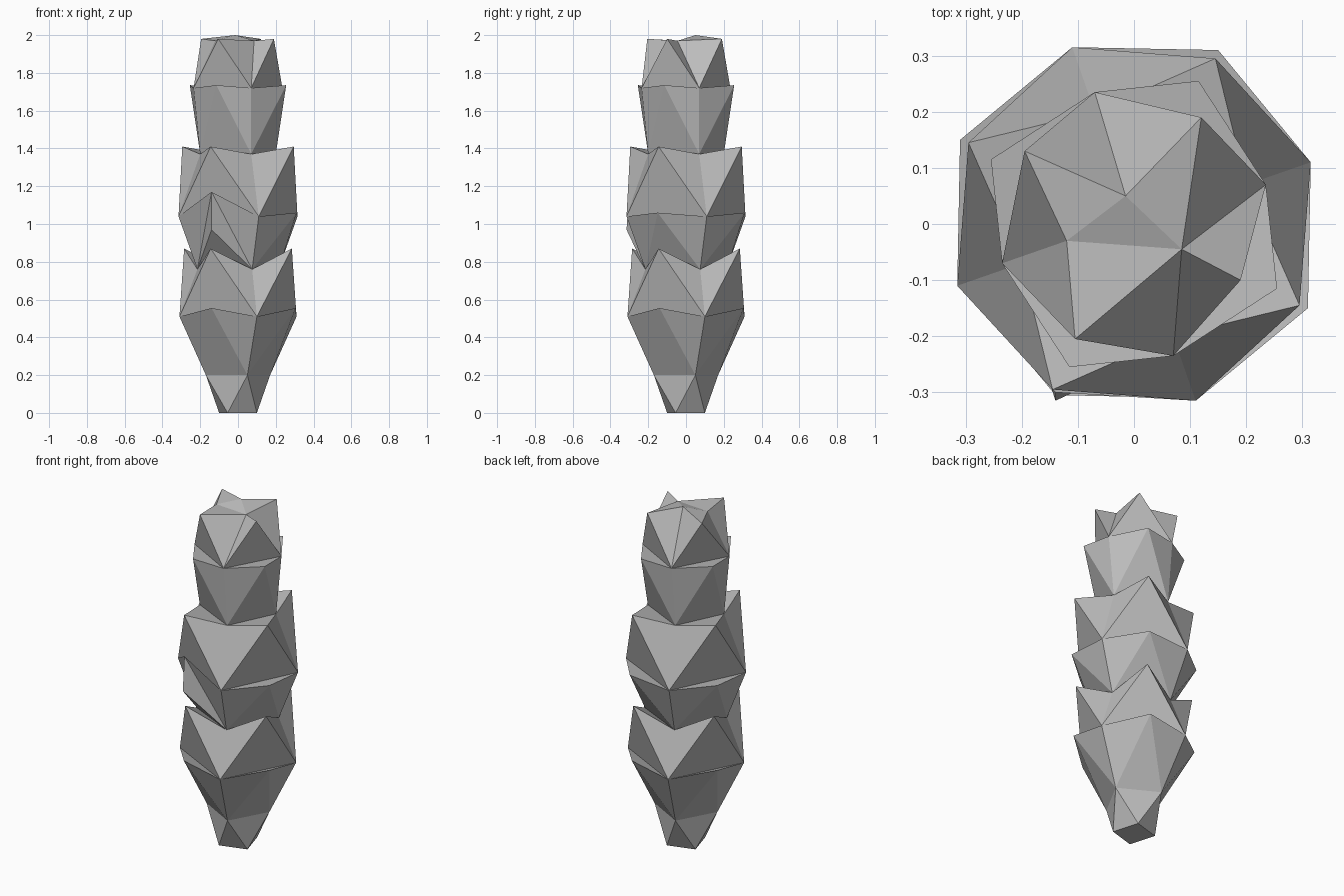
import bpy, bmesh, math
from mathutils import Vector, Matrix

cube = bpy.data.objects.get("Cube")
if cube:
    bpy.data.objects.remove(cube)

stone = bpy.data.materials.new("stone_grey")
stone.use_nodes = True
grey = (0.5, 0.5, 0.5, 1.0)
stone.diffuse_color = grey
stone.node_tree.nodes["Principled BSDF"].inputs["Base Color"].default_value = grey

bm = bmesh.new()


def ring(x, y, z):
    """Four vertices, the given corner turned by quarter turns."""
    return [bm.verts.new(Matrix.Rotation(i * math.pi / 2, 3, "Z") @ Vector((x, y, z)))
            for i in range(4)]


def tri(*verts):
    if len(set(verts)) == 3:
        bm.faces.new(verts)


# Waist corners and the pointed scale tips that sit between them
foot = ring(-0.055, -0.1, 0.0)
waists = [ring(*p) for p in [(0.05, -0.17, 0.2), (0.1, -0.31, 0.51), (0.075, -0.215, 0.76),
                             (0.11, -0.315, 1.04), (0.07, -0.2, 1.37), (0.07, -0.235, 1.72)]]
tips = [ring(*p) for p in [(-0.14, -0.305, 0.555), (-0.145, -0.285, 0.87), (-0.15, -0.31, 1.06),
                           (-0.145, -0.295, 1.41), (-0.115, -0.255, 1.735)]]

# One front scale is longer, with a kinked face
tips[2][0].co = (-0.14, -0.3, 1.17)
kink = bm.verts.new((-0.14, -0.315, 0.97))

# Tapered foot
bm.faces.new(foot)
for i in range(4):
    tri(waists[0][i - 1], foot[i], waists[0][i])
    tri(waists[0][i], foot[i], foot[(i + 1) % 4])

# Stacked crowns of four scales, each with a shelf behind its tip
for k, tip in enumerate(tips):
    low, high = waists[k], waists[k + 1]
    for i in range(4):
        a, b, p = low[i - 1], low[i], tip[i]
        if k == 2 and i == 0:
            tri(a, kink, b)
            tri(a, p, kink)
            tri(b, kink, p)
        else:
            tri(a, b, p)
        tri(a, p, high[i - 1])
        tri(b, high[i], p)
        tri(high[i - 1], p, high[i])

# Top crown with an uneven cap
rim = [bm.verts.new(p) for p in [(-0.105, -0.205, 1.98), (0.19, -0.1, 1.98),
                                 (0.12, 0.19, 1.98), (-0.195, 0.13, 1.98)]]
right, apex, left = [bm.verts.new(p) for p in [(0.085, -0.045, 1.97), (-0.015, 0.05, 2.0),
                                               (-0.12, -0.03, 1.97)]]
inner = [right, right, apex, left]
base = waists[-1]
for i in range(4):
    tri(base[i - 1], base[i], rim[i])
    tri(base[i], inner[i], rim[i])
    tri(base[i], rim[(i + 1) % 4], inner[i])
    tri(inner[i - 1], rim[i], inner[i])
tri(right, apex, left)

bmesh.ops.recalc_face_normals(bm, faces=bm.faces[:])
mesh = bpy.data.meshes.new("scaled_column")
bm.to_mesh(mesh)
bm.free()
mesh.materials.append(stone)
column = bpy.data.objects.new("scaled_column", mesh)
bpy.context.collection.objects.link(column)
